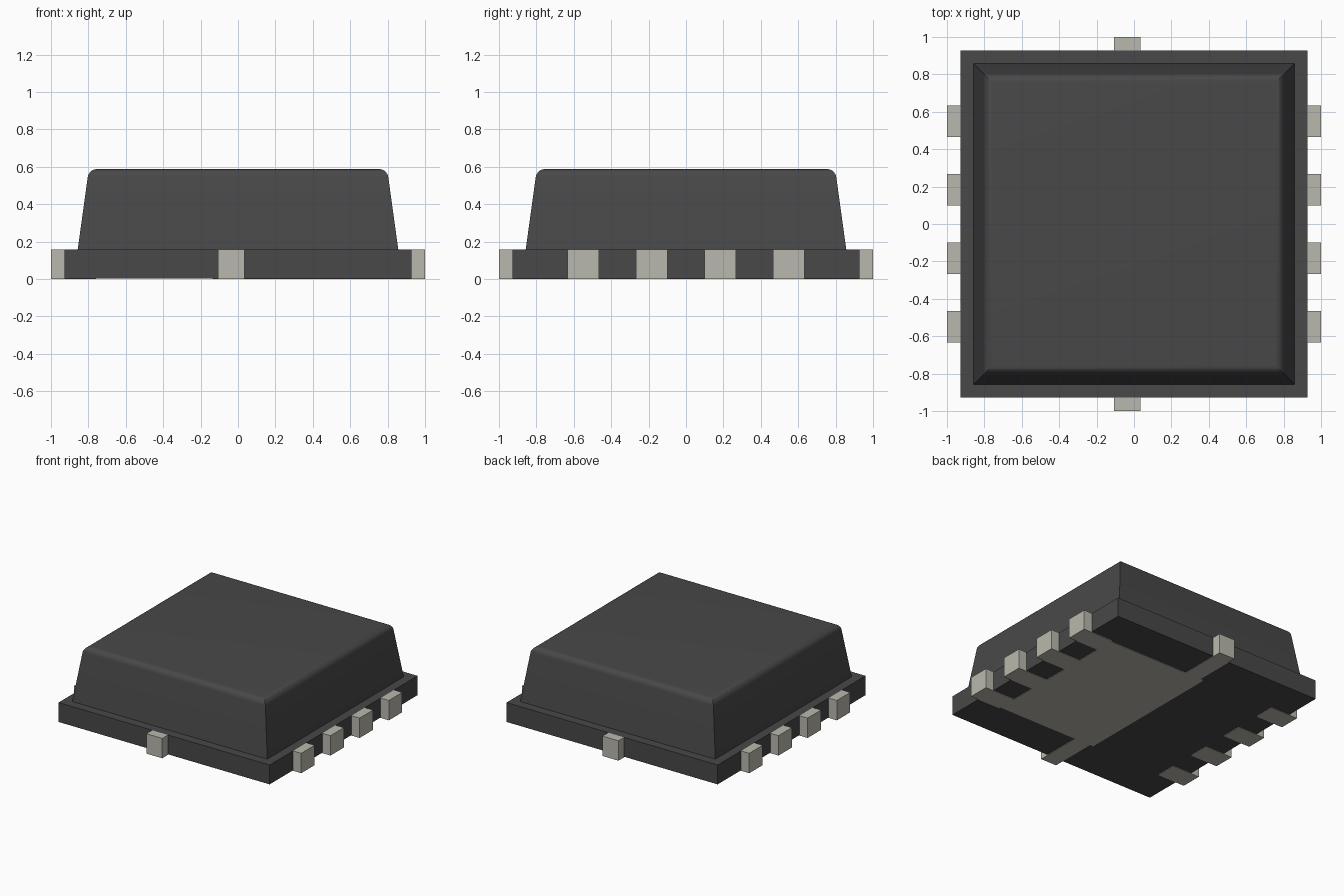
import bpy, bmesh, math
from mathutils import Matrix

cube = bpy.data.objects.get("Cube")
if cube:
    bpy.data.objects.remove(cube, do_unlink=True)


def make_material(name, rgb):
    mat = bpy.data.materials.new(name)
    mat.use_nodes = True
    color = (*rgb, 1.0)
    mat.diffuse_color = color
    mat.node_tree.nodes["Principled BSDF"].inputs["Base Color"].default_value = color
    return mat


BLACK = make_material("black plastic", (0.065, 0.065, 0.065))
METAL = make_material("tinned metal", (0.49, 0.485, 0.425))


def finish(name, bm, mat):
    bmesh.ops.recalc_face_normals(bm, faces=bm.faces)
    mesh = bpy.data.meshes.new(name)
    bm.to_mesh(mesh)
    bm.free()
    mesh.materials.append(mat)
    obj = bpy.data.objects.new(name, mesh)
    bpy.context.collection.objects.link(obj)
    return obj


# Main sizes
FLANGE = 0.928      # half width of the base flange
FLANGE_TOP = 0.158
BOTTOM = 0.004      # the metal feet stand slightly proud of the plastic
PLATE_TOP = 0.02
PAD_MIN, PAD_MAX, PAD_Y = -0.135, 0.735, 0.62


# Moulded body: square rings stacked along a (half width, height) profile
def make_body():
    profile = [(FLANGE, BOTTOM), (FLANGE, FLANGE_TOP), (0.857, FLANGE_TOP)]
    radius, top, draft, steps = 0.05, 0.588, math.radians(8), 8
    for i in range(steps + 1):
        a = draft + (math.pi / 2 - draft) * i / steps
        profile.append((0.754 + radius * math.cos(a),
                        top - radius + radius * math.sin(a)))
    bm = bmesh.new()
    rings = [[bm.verts.new((sx * h, sy * h, z))
              for sx, sy in ((-1, -1), (1, -1), (1, 1), (-1, 1))]
             for h, z in profile]
    for low, high in zip(rings, rings[1:]):
        for i in range(4):
            j = (i + 1) % 4
            bm.faces.new((low[i], low[j], high[j], high[i]))
    bm.faces.new(rings[0])
    bm.faces.new(rings[-1])
    return finish("body", bm, BLACK)


# Lead: L-shaped profile with an upright end block and a flat foot under the body
def make_lead(name, inner, width, offset, angle):
    profile = [(1, 0), (1, FLANGE_TOP), (FLANGE, FLANGE_TOP),
               (FLANGE, PLATE_TOP), (inner, PLATE_TOP), (inner, 0)]
    bm = bmesh.new()
    face = bm.faces.new([bm.verts.new((x, offset - width / 2, z)) for x, z in profile])
    ext = bmesh.ops.extrude_face_region(bm, geom=[face])
    moved = [v for v in ext["geom"] if isinstance(v, bmesh.types.BMVert)]
    bmesh.ops.translate(bm, verts=moved, vec=(0, width, 0))
    bm.transform(Matrix.Rotation(math.radians(angle), 4, "Z"))
    return finish(name, bm, METAL)


body = make_body()
bpy.ops.object.select_all(action="DESELECT")
body.select_set(True)
bpy.context.view_layer.objects.active = body
bpy.ops.object.shade_smooth_by_angle(angle=math.radians(30))

# Four leads on each side; the left ones join the thermal pad
for n, y in enumerate((-0.55, -0.183, 0.183, 0.55), 1):
    make_lead(f"left_lead_{n}", PAD_MAX, 0.168, y, 0)
    make_lead(f"right_lead_{n}", 0.76, 0.168, y, 180)

# Tie bars at the front and back, also joined to the pad
make_lead("front_tie_bar", PAD_Y, 0.14, -0.036, -90)
make_lead("back_tie_bar", PAD_Y, 0.14, 0.036, 90)

# Thermal pad under the body
bm = bmesh.new()
bmesh.ops.create_cube(bm, size=1)
bmesh.ops.scale(bm, verts=bm.verts, vec=(PAD_MAX - PAD_MIN, 2 * PAD_Y, PLATE_TOP))
bmesh.ops.translate(bm, verts=bm.verts,
                    vec=((PAD_MIN + PAD_MAX) / 2, 0, PLATE_TOP / 2))
finish("thermal_pad", bm, METAL)
